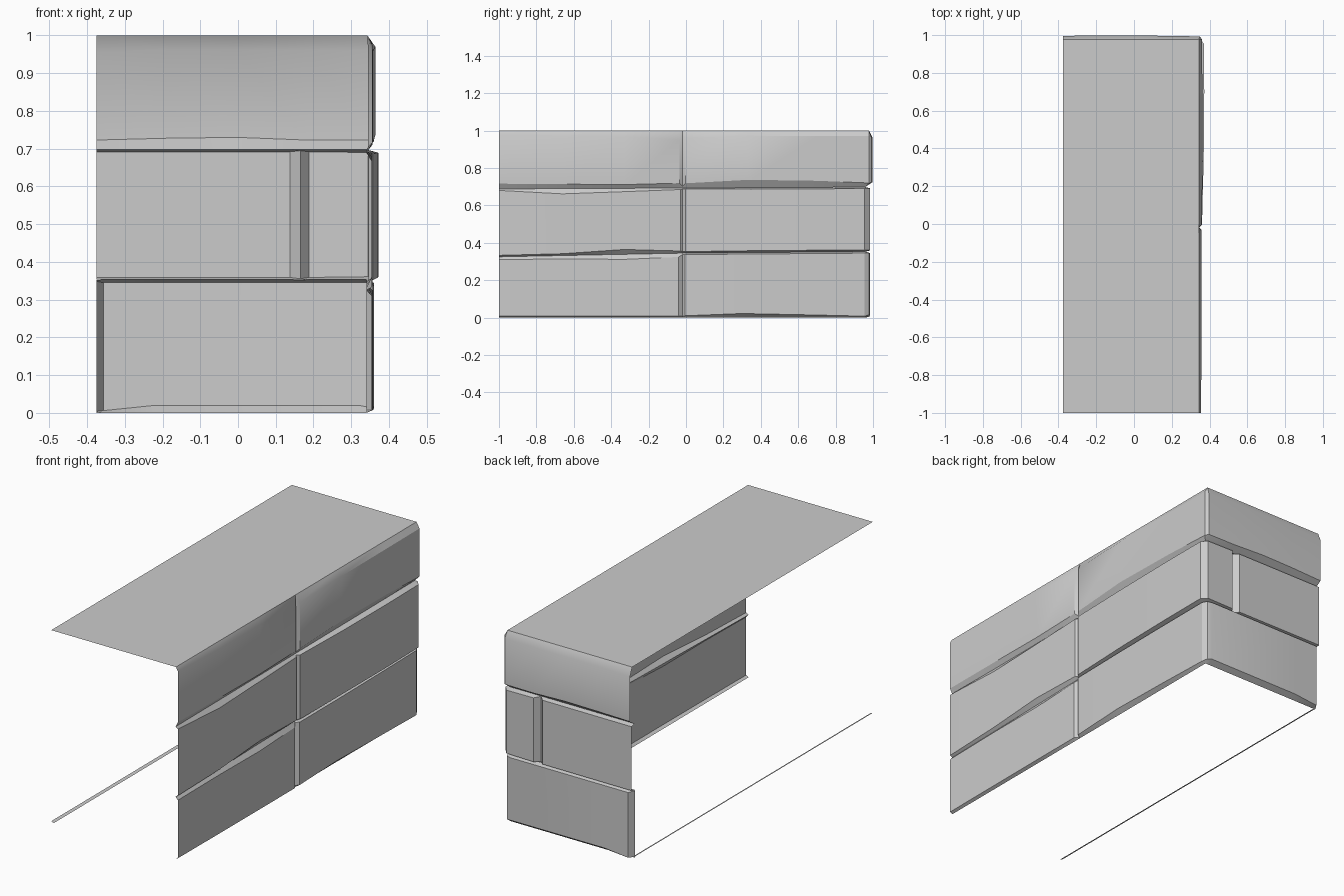
import bpy, bmesh


def finish(name, bm):
    bmesh.ops.remove_doubles(bm, verts=bm.verts, dist=0.0005)
    me = bpy.data.meshes.new(name)
    bm.to_mesh(me)
    bm.free()
    ob = bpy.data.objects.new(name, me)
    bpy.context.collection.objects.link(ob)
    bpy.ops.object.select_all(action='DESELECT')
    ob.select_set(True)
    bpy.context.view_layer.objects.active = ob
    bpy.ops.object.shade_smooth_by_angle(angle=0.5)
    return ob


# Mortar lines between courses, dipping towards the front of the long side
def seam_low(y):
    return 0.345 + 0.02 * y if y < 0 else 0.345 + 0.008 * y


def seam_high(y):
    return 0.693 + 0.005 * y


def course(name, path, bottom, top, top_edge=(0.34, 0.958), cap=False):
    """One row of stones: plan path (x, y, lower bevel, upper bevel) with inset seams."""
    bm = bmesh.new()
    rings = []
    for x, y, lo, hi in path:
        z0, z1 = bottom(y), top(y)
        pts = [(min(x, 0.34), min(y, 0.958), z0), (x, y, z0 + lo),
               (x, y, z1 - hi), (min(x, top_edge[0]), min(y, top_edge[1]), z1)]
        rings.append([bm.verts.new(p) for p in pts])
    for a, b in zip(rings, rings[1:]):
        for i in range(3):
            bm.faces.new((a[i], b[i], b[i + 1], a[i + 1]))
    if cap:
        corner = bm.verts.new((-0.375, -1, 1))
        bm.faces.new([r[3] for r in rings] + [corner])
    return finish(name, bm)


# Bottom course: two long stones and a chamfered far corner
course("bottom_course", [
    (0.354, -1, 0.008, 0.015), (0.356, -0.66, 0.008, 0.018),
    (0.357, -0.33, 0.008, 0.027), (0.357, -0.04, 0.008, 0.02),
    (0.34, -0.018, 0.008, 0.008), (0.358, -0.005, 0.01, 0.008),
    (0.361, 0.3, 0.022, 0.008), (0.361, 0.65, 0.015, 0.008),
    (0.359, 0.955, 0.008, 0.008), (0.345, 0.978, 0.015, 0.008),
    (0.32, 0.985, 0.02, 0.008), (-0.22, 0.985, 0.02, 0.008),
    (-0.357, 0.985, 0.006, 0.008), (-0.375, 0.955, 0.004, 0.004)],
    lambda y: 0.0, seam_low)

# Middle course: an extra upright joint on the back
course("middle_course", [
    (0.354, -1, 0.008, 0.008), (0.357, -0.66, 0.01, 0.028),
    (0.357, -0.33, 0.026, 0.018), (0.357, -0.03, 0.012, 0.008),
    (0.346, -0.018, 0.008, 0.006), (0.36, -0.003, 0.008, 0.006),
    (0.369, 0.35, 0.01, 0.008), (0.372, 0.7, 0.01, 0.008),
    (0.37, 0.955, 0.01, 0.008), (0.345, 0.984, 0.008, 0.008),
    (0.188, 0.985, 0.006, 0.006), (0.165, 0.955, 0.003, 0.003),
    (0.138, 0.982, 0.006, 0.006), (-0.375, 0.984, 0.006, 0.006)],
    seam_low, seam_high)

# Top course with the flat upper surface
course("top_course", [
    (0.355, -1, 0.028, 0.02), (0.357, -0.66, 0.024, 0.03),
    (0.357, -0.33, 0.02, 0.032), (0.357, -0.035, 0.026, 0.05),
    (0.344, -0.018, 0.01, 0.03), (0.358, -0.003, 0.025, 0.04),
    (0.364, 0.33, 0.042, 0.03), (0.362, 0.7, 0.035, 0.03),
    (0.36, 0.978, 0.022, 0.03), (0.348, 0.993, 0.025, 0.04),
    (0.18, 0.996, 0.025, 0.038), (0, 0.998, 0.032, 0.038),
    (-0.18, 0.998, 0.03, 0.038), (-0.375, 0.996, 0.025, 0.044)],
    seam_high, lambda y: 1.0, top_edge=(0.343, 0.978), cap=True)

# Narrow foot strip along the open side
bm = bmesh.new()
bm.faces.new([bm.verts.new(p) for p in
              [(-0.375, -1, 0.006), (-0.375, 0.955, 0.006),
               (-0.36, 0.955, 0), (-0.36, -1, 0)]])
finish("foot_strip", bm)
